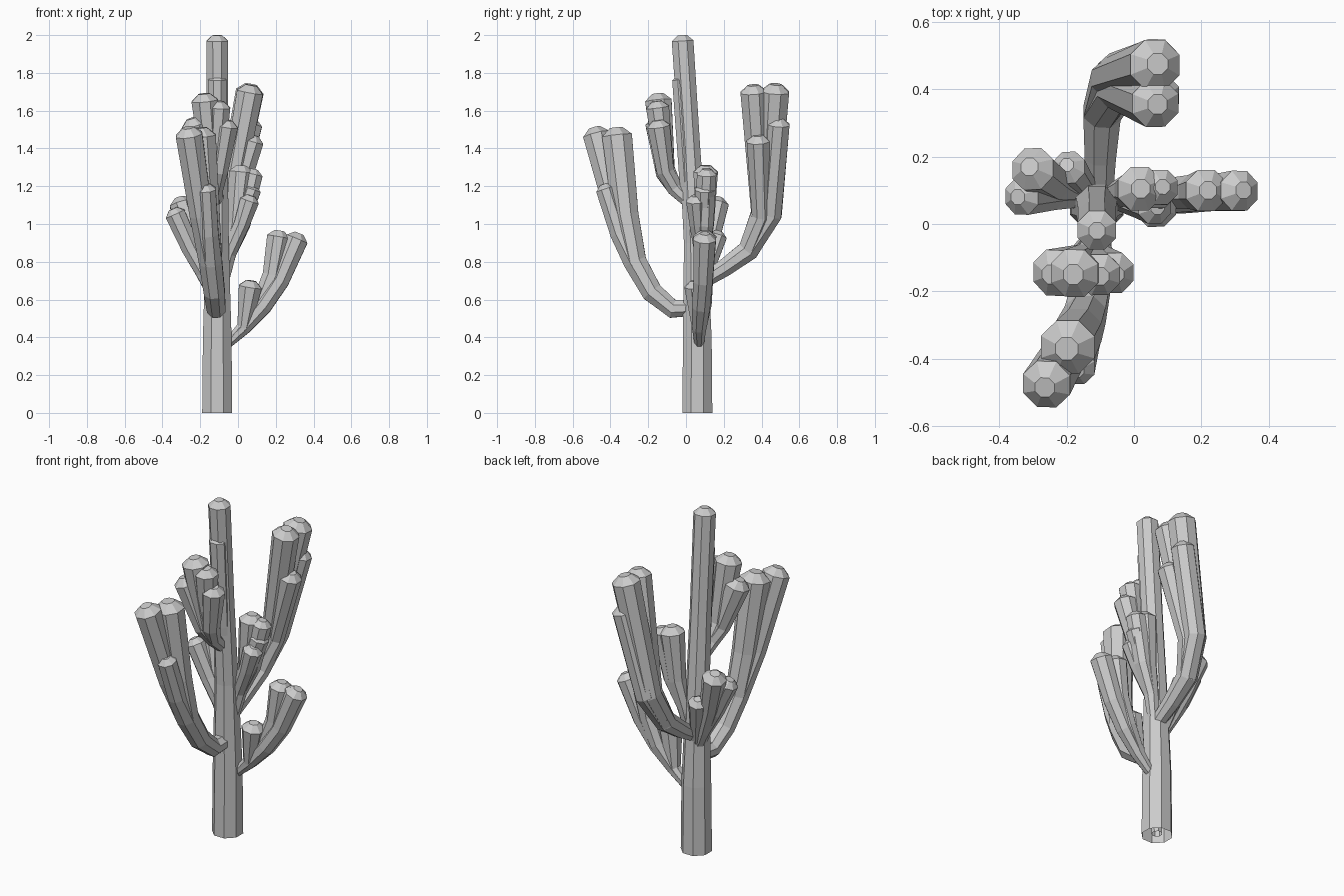
import bpy, bmesh, math
from mathutils import Vector

SIDES = 8


def stem(name, path, cap=True):
    """Octagonal tube along (x, y, z, radius) points, with a faceted dome tip."""
    pts = [Vector(p[:3]) for p in path]
    rad = [p[3] for p in path]
    dirs = [(b - a).normalized() for a, b in zip(pts, pts[1:])]
    tang = [dirs[0]] + [(a + b).normalized() for a, b in zip(dirs, dirs[1:])] + [dirs[-1]]
    if cap:
        # last point is the very top: shoulder ring first, then small flat ring
        top, r, d = pts[-1], rad[-1], dirs[-1]
        pts[-1] = top - d * r * 0.5
        pts.append(top)
        rad.append(r * 0.42)
        tang.append(d)
    bm = bmesh.new()
    rings = []
    for p, r, t in zip(pts, rad, tang):
        u = (Vector((1, 0, 0)) - t * t.x).normalized()
        v = t.cross(u)
        ring = []
        for i in range(SIDES):
            a = 2 * math.pi * (i + 0.5) / SIDES
            ring.append(bm.verts.new(p + r * (math.cos(a) * u + math.sin(a) * v)))
        rings.append(ring)
    for lo, hi in zip(rings, rings[1:]):
        for i in range(SIDES):
            j = (i + 1) % SIDES
            bm.faces.new((lo[i], lo[j], hi[j], hi[i]))
    bm.faces.new(rings[-1])
    mesh = bpy.data.meshes.new(name)
    bm.to_mesh(mesh)
    bm.free()
    obj = bpy.data.objects.new(name, mesh)
    bpy.context.collection.objects.link(obj)


# Trunk, and the thinner stem that grows inside it and emerges near the top
stem("trunk", [(-.11, .06, 0, .086), (-.11, .06, .4, .082), (-.11, .05, .9, .066),
               (-.11, .02, 1.4, .06), (-.11, -.02, 2.0, .062)])
stem("trunk_inner_stem", [(-.11, .06, .01, .03), (-.11, .05, .8, .04),
                          (-.11, .01, 1.25, .05), (-.11, -.025, 1.79, .054)])

# Front arm
front = [(-.11, .03, .555, .045), (-.115, -.07, .55, .053), (-.125, -.18, .64, .06),
         (-.145, -.27, .8, .066)]
stem("front_arm", front + [(-.165, -.32, 1.05, .074), (-.2, -.37, 1.51, .086)])
stem("front_arm_outer_branch", front + [(-.195, -.365, 1.05, .066), (-.265, -.485, 1.51, .076)])
stem("front_arm_short_branch", front + [(-.155, -.35, .95, .056), (-.17, -.435, 1.21, .055)])

# Back arm
back = [(-.1, .08, .69, .04), (-.1, .2, .765, .05), (-.095, .33, .86, .06)]
stem("back_arm", back + [(-.065, .43, 1.05, .066), (.07, .475, 1.74, .08)])
stem("back_arm_inner_branch", back + [(-.055, .4, 1.06, .06), (.07, .355, 1.735, .075)])
stem("back_arm_outer_branch", back + [(-.05, .45, 1.05, .062), (.075, .49, 1.56, .066)])
stem("back_arm_short_branch", back + [(-.04, .4, 1.04, .055), (.085, .38, 1.47, .065)])

# Low right arm
right = [(-.06, .07, .36, .025), (.03, .07, .45, .04)]
bend = right + [(.13, .08, .565, .052), (.22, .09, .7, .055)]
stem("right_arm", bend + [(.325, .1, .95, .064)])
stem("right_arm_inner_branch", right + [(.12, .09, .58, .05), (.18, .095, .73, .054),
                                        (.22, .1, .965, .066)])
stem("right_arm_short_branch", right + [(.07, .05, .7, .066)])

# Middle right cluster
mid = [(-.08, .07, .68, .03), (-.05, .085, .84, .042)]
stem("middle_branch_tall", mid + [(-.01, .1, 1.0, .052), (.02, .105, 1.31, .07)])
stem("middle_branch_side", mid + [(.02, .1, 1.0, .05), (.085, .11, 1.29, .056)])
stem("middle_branch_short", mid + [(.0, .09, .98, .048), (.08, .1, 1.21, .056)])
stem("middle_branch_low", mid + [(.02, .06, 1.0, .045), (.07, .05, 1.15, .055)])

# Left cluster
left = [(-.12, .07, .6, .03), (-.18, .09, .74, .045)]
stem("left_branch_back", left + [(-.24, .12, .9, .056), (-.31, .17, 1.14, .068)])
stem("left_branch_front", left + [(-.25, .09, .87, .052), (-.345, .08, 1.08, .058)])
stem("left_branch_low", left[:1] + [(-.15, .11, .75, .04), (-.2, .175, .96, .053)])

# High front cluster
high = [(-.11, .01, 1.12, .035), (-.12, -.06, 1.19, .045)]
stem("high_branch_tall", high + [(-.14, -.11, 1.29, .055), (-.18, -.15, 1.69, .076)])
stem("high_branch_right", high + [(-.12, -.11, 1.3, .05), (-.1, -.155, 1.65, .066)])
stem("high_branch_low_right", high + [(-.1, -.11, 1.28, .05), (-.055, -.15, 1.55, .065)])
stem("high_branch_left", high + [(-.15, -.11, 1.27, .053), (-.245, -.15, 1.56, .074)])
